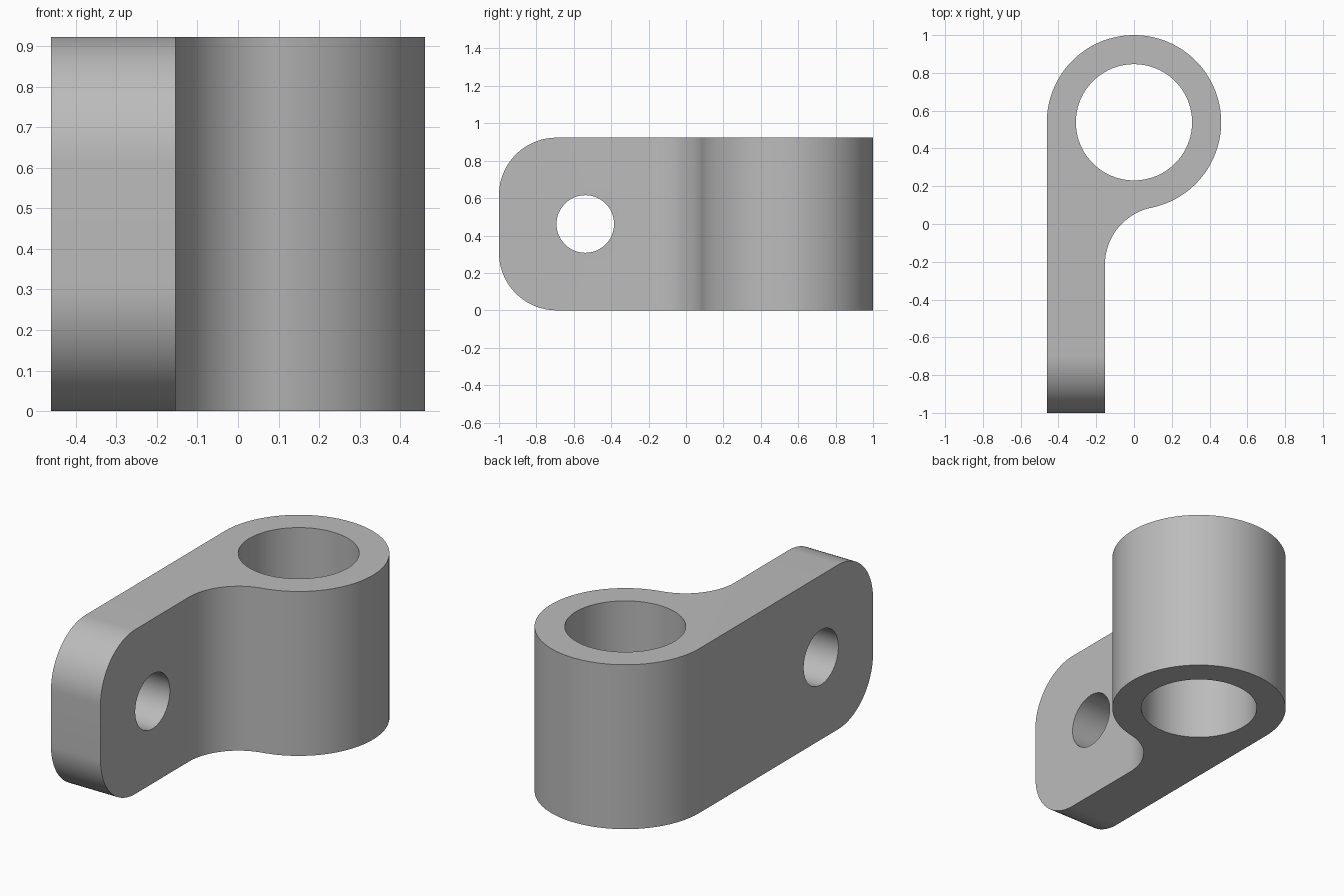
import bpy, bmesh
from math import sin, cos, pi, sqrt, atan2

if "Cube" in bpy.data.objects:
    bpy.data.objects.remove(bpy.data.objects["Cube"], do_unlink=True)

U = 2 / 13                      # plate is 2U thick, barrel is 6U across
HEIGHT = 6 * U
BARREL_Y = 3.5 * U


def arc(cx, cy, r, start, end, steps):
    angles = [start + (end - start) * i / steps for i in range(steps + 1)]
    return [(cx + r * cos(a), cy + r * sin(a)) for a in angles]


def cylinder(name, radius, location, rotation=(0, 0, 0)):
    bpy.ops.mesh.primitive_cylinder_add(vertices=96, radius=radius, depth=2,
                                        location=location, rotation=rotation)
    obj = bpy.context.object
    obj.name = name
    obj.hide_render = True
    return obj


grey = bpy.data.materials.new("plain grey")
grey.use_nodes = True
colour = (0.5, 0.5, 0.5, 1)
grey.diffuse_color = colour
grey.node_tree.nodes["Principled BSDF"].inputs["Base Color"].default_value = colour

# Plan outline: plate, concave fillet and round barrel, all tangent
drop = sqrt(24) * U             # fillet centre lies this far below the barrel axis
fillet_x, fillet_y = U, BARREL_Y - drop
join = atan2(drop, -U)          # direction from fillet centre to barrel axis
outline = [(-3 * U, -1), (-U, -1)]
outline += arc(fillet_x, fillet_y, 2 * U, pi, join, 24)
outline += arc(0, BARREL_Y, 3 * U, join - pi, pi, 96)[1:]

bm = bmesh.new()
base = bm.faces.new([bm.verts.new((x, y, 0)) for x, y in outline])
top = bmesh.ops.extrude_face_region(bm, geom=[base])["geom"]
bmesh.ops.translate(bm, vec=(0, 0, HEIGHT),
                    verts=[v for v in top if isinstance(v, bmesh.types.BMVert)])

# Round the two free corners of the plate
ends = [e for e in bm.edges
        if all(v.co.y < -0.99 for v in e.verts)
        and abs(e.verts[0].co.z - e.verts[1].co.z) < 0.01]
bmesh.ops.bevel(bm, geom=ends, offset=2 * U, segments=24, profile=0.5,
                affect='EDGES')
bmesh.ops.recalc_face_normals(bm, faces=bm.faces)
mesh = bpy.data.meshes.new("bracket")
bm.to_mesh(mesh)
bm.free()
bracket = bpy.data.objects.new("bracket", mesh)
bpy.context.collection.objects.link(bracket)
mesh.materials.append(grey)

# Barrel bore and plate bolt hole
cutters = [cylinder("bore_cutter", 2 * U, (0, BARREL_Y, HEIGHT / 2)),
           cylinder("bolt_hole_cutter", U, (-2 * U, -BARREL_Y, HEIGHT / 2),
                    (0, pi / 2, 0))]
cutters[1].scale.z = 0.3        # keep the bolt hole cutter local to the plate

bpy.ops.object.select_all(action='DESELECT')
bracket.select_set(True)
bpy.context.view_layer.objects.active = bracket
for cutter in cutters:
    cutter.data.materials.append(grey)
    mod = bracket.modifiers.new(cutter.name, 'BOOLEAN')
    mod.operation = 'DIFFERENCE'
    mod.solver = 'EXACT'
    mod.object = cutter
    bpy.ops.object.modifier_apply(modifier=mod.name)
for cutter in cutters:
    bpy.data.objects.remove(cutter, do_unlink=True)

bpy.ops.object.shade_smooth_by_angle(angle=pi / 6)
